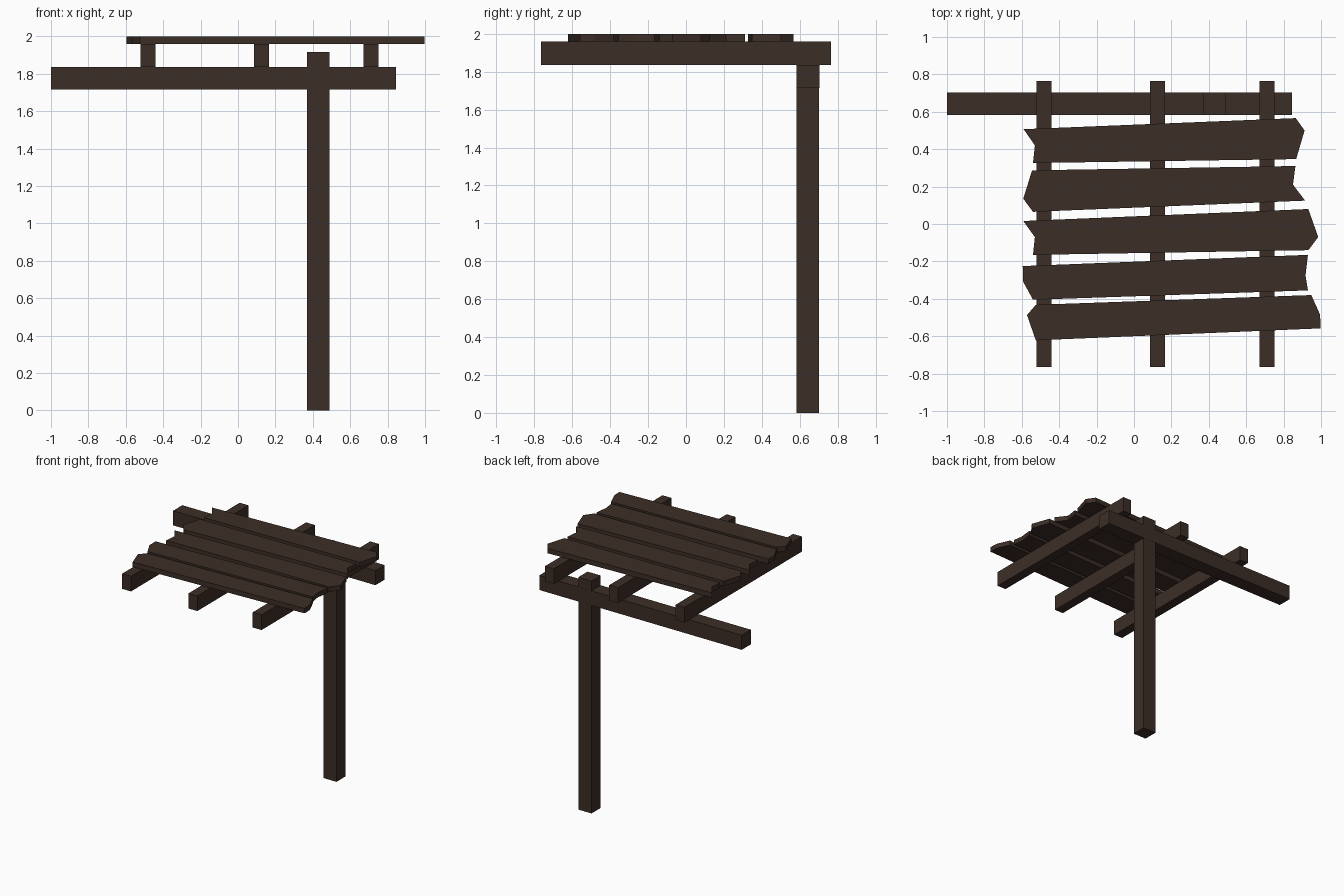
import bpy, bmesh

if "Cube" in bpy.data.objects:
    bpy.data.objects.remove(bpy.data.objects["Cube"])

wood = bpy.data.materials.new("dark_wood")
wood.diffuse_color = (0.045, 0.027, 0.02, 1)
wood.use_nodes = True
wood.node_tree.nodes["Principled BSDF"].inputs["Base Color"].default_value = wood.diffuse_color


def prism(name, outline, z0, z1):
    """Extrude a flat outline (top view) from z0 to z1."""
    bm = bmesh.new()
    face = bm.faces.new([bm.verts.new((x, y, z0)) for x, y in outline])
    out = bmesh.ops.extrude_face_region(bm, geom=[face])
    top = [v for v in out["geom"] if isinstance(v, bmesh.types.BMVert)]
    bmesh.ops.translate(bm, verts=top, vec=(0, 0, z1 - z0))
    bmesh.ops.recalc_face_normals(bm, faces=bm.faces)
    mesh = bpy.data.meshes.new(name)
    bm.to_mesh(mesh)
    bm.free()
    mesh.materials.append(wood)
    obj = bpy.data.objects.new(name, mesh)
    bpy.context.collection.objects.link(obj)
    return obj


def box(name, x0, x1, y0, y1, z0, z1):
    return prism(name, [(x0, y0), (x1, y0), (x1, y1), (x0, y1)], z0, z1)


# Upright post and the long beam it carries
box("post", 0.37, 0.49, 0.582, 0.702, 0, 1.915)
box("cross_beam", -1.0, 0.845, 0.583, 0.703, 1.715, 1.835)

# Three rafters running front to back
for i, x in enumerate((-0.48, 0.125, 0.71)):
    box(f"rafter_{i + 1}", x - 0.04, x + 0.04, -0.765, 0.765, 1.835, 1.96)

# Roof planks with broken ends, back to front
planks = [
    [(-0.59, 0.507), (0.865, 0.566), (0.912, 0.5), (0.867, 0.347), (-0.54, 0.326), (-0.53, 0.42)],
    [(-0.545, 0.287), (0.863, 0.31), (0.85, 0.21), (0.915, 0.125), (-0.54, 0.065), (-0.592, 0.135)],
    [(-0.592, 0.016), (0.932, 0.08), (0.985, -0.07), (0.932, -0.14), (-0.54, -0.165), (-0.53, -0.07)],
    [(-0.595, -0.225), (0.93, -0.165), (0.917, -0.275), (0.93, -0.355), (-0.54, -0.405), (-0.592, -0.31)],
    [(-0.525, -0.432), (0.948, -0.38), (0.995, -0.485), (0.998, -0.558), (-0.525, -0.622), (-0.572, -0.487)],
]
for i, outline in enumerate(planks):
    prism(f"roof_plank_{i + 1}", outline, 1.96, 2.0)
